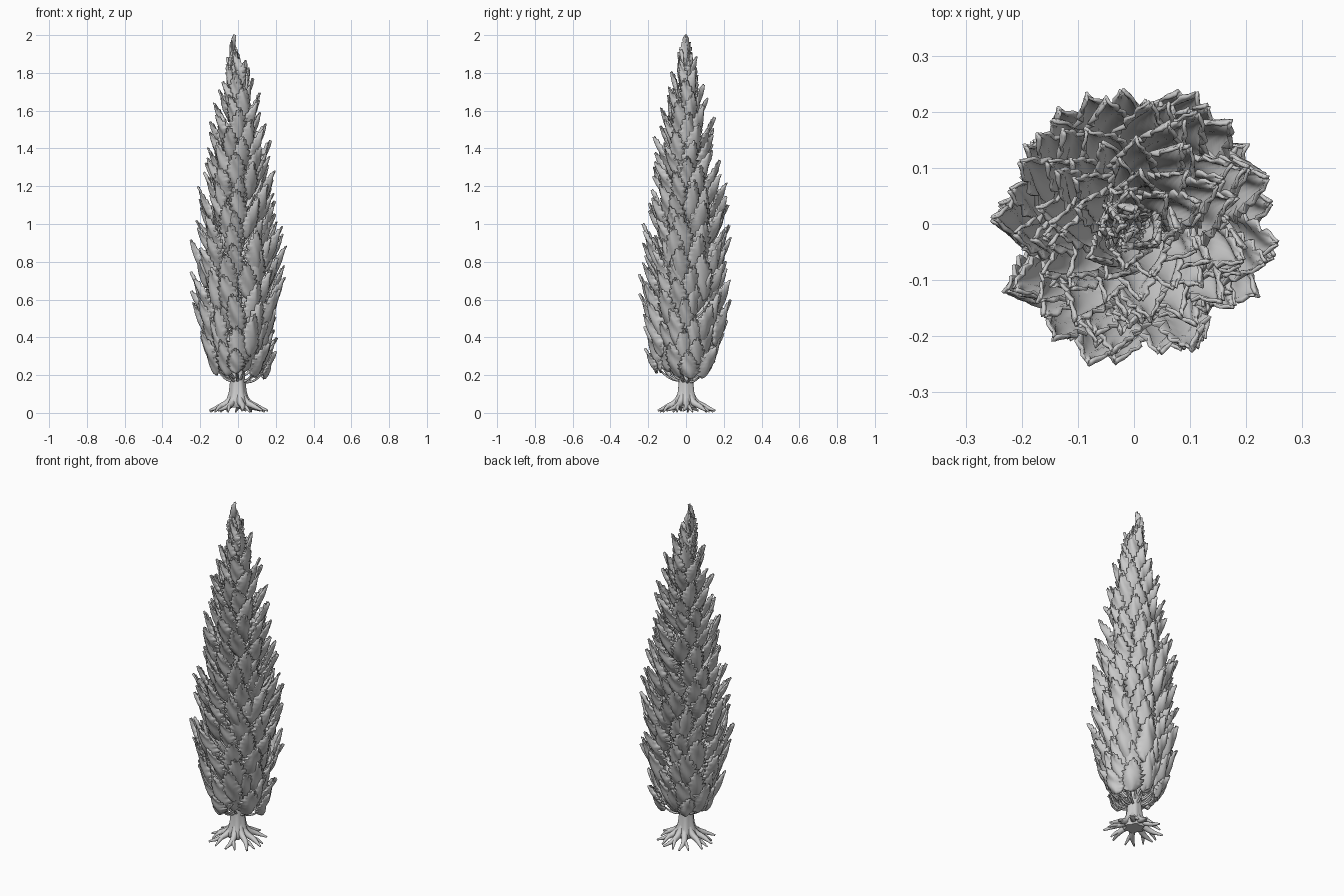
import bpy, bmesh, math, random
from mathutils import Vector

random.seed(11)
if "Cube" in bpy.data.objects:
    bpy.data.objects.remove(bpy.data.objects["Cube"])

grey = bpy.data.materials.new("plain_grey")
grey.use_nodes = True
grey.diffuse_color = (0.6, 0.6, 0.6, 1)
grey.node_tree.nodes["Principled BSDF"].inputs["Base Color"].default_value = (0.6, 0.6, 0.6, 1)

GOLDEN = math.pi * (3 - math.sqrt(5))
CROWN = [(0.3, 0.2), (0.45, 0.225), (0.75, 0.25), (1.0, 0.234), (1.2, 0.21),
         (1.5, 0.158), (1.7, 0.113), (1.87, 0.057), (2.0, 0.01)]


def lookup(table, z):
    """Linear interpolation in a list of (z, value) pairs."""
    for (z0, a), (z1, b) in zip(table, table[1:]):
        if z <= z1:
            return a + (b - a) * max(0, (z - z0) / (z1 - z0))
    return table[-1][1]


def polar(r, ang, z):
    return Vector((r * math.cos(ang), r * math.sin(ang), z))


def finish(obj, angle=50):
    obj.data.materials.append(grey)
    bpy.ops.object.select_all(action='DESELECT')
    obj.select_set(True)
    bpy.context.view_layer.objects.active = obj
    bpy.ops.object.shade_smooth_by_angle(angle=math.radians(angle))


def add_spray(bm, tip, ang, length, width, lean):
    """One cupped, ragged-edged spray, hollow side towards the trunk."""
    rows, cols = 22, 8
    out, side = polar(1, ang, 0), polar(1, ang + math.pi / 2, 0)
    roll = random.uniform(-0.15, 0.15)
    twist = random.uniform(-0.15, 0.15)
    wave = random.uniform(0, 6)
    grid = []
    for i in range(rows + 1):
        t = i / rows
        half = width * math.sin(math.pi * t ** 0.75) ** 0.85 + 0.003
        # bulges outwards low down, then turns up to the tip
        centre = tip + out * (lean * (t ** 0.7 - 1)) + Vector((0, 0, length * (t - 1)))
        centre += side * roll * length * (t - 1)
        row = []
        for j in range(cols + 1):
            s = 2 * j / cols - 1
            rim = abs(s) ** 4
            tooth = (-0.18, 0.06, 0.18)[i % 3] + random.uniform(-0.1, 0.1)
            across = half * s * (1 + rim * tooth)
            curl = half * (twist * s - 0.65 * s * s) + 0.005 * math.sin(wave + 9 * t + 4 * s)
            lift = rim * length * 0.02 * (i % 3)
            row.append(bm.verts.new(centre + side * across + out * curl + Vector((0, 0, lift))))
        grid.append(row)
    for a, b in zip(grid, grid[1:]):
        for j in range(cols):
            bm.faces.new((a[j], a[j + 1], b[j + 1], b[j]))
    return tip - out * lean - Vector((0, 0, length)) - side * roll * length


def make_curve(name, paths):
    """Tapered tubes; each path is a list of (point, radius)."""
    cu = bpy.data.curves.new(name, 'CURVE')
    cu.dimensions = '3D'
    cu.bevel_depth = 1
    cu.bevel_resolution = 2
    cu.resolution_u = 4
    cu.use_fill_caps = True
    for path in paths:
        sp = cu.splines.new('BEZIER')
        sp.bezier_points.add(len(path) - 1)
        for p, (co, rad) in zip(sp.bezier_points, path):
            p.co, p.radius = co, rad
            p.handle_left_type = p.handle_right_type = 'AUTO'
    obj = bpy.data.objects.new(name, cu)
    bpy.context.collection.objects.link(obj)
    bpy.ops.object.select_all(action='DESELECT')
    obj.select_set(True)
    bpy.context.view_layer.objects.active = obj
    bpy.ops.object.convert(target='MESH')
    finish(bpy.context.object)


# Trunk: fluted, flared at the foot, thin at the top
TRUNK = [(0.028, 0.05), (0.05, 0.062), (0.075, 0.054), (0.11, 0.045), (0.18, 0.038),
         (0.24, 0.04), (0.4, 0.03), (0.8, 0.022), (1.3, 0.013), (1.85, 0.004)]
bm = bmesh.new()
rings = []
for z, r in TRUNK:
    flute = 0.16 * math.exp(-z * 9)
    rings.append([bm.verts.new(polar(r * (1 + flute * math.cos(6 * k * math.tau / 36)),
                                     k * math.tau / 36, z) + Vector((-0.01 * z, 0, 0)))
                  for k in range(36)])
for a, b in zip(rings, rings[1:]):
    for k in range(36):
        n = (k + 1) % 36
        bm.faces.new((a[k], a[n], b[n], b[k]))
bm.faces.new(rings[0][::-1])
bm.faces.new(rings[-1])
me = bpy.data.meshes.new("trunk")
bm.to_mesh(me)
bm.free()
trunk = bpy.data.objects.new("trunk", me)
bpy.context.collection.objects.link(trunk)
finish(trunk)

# Forked roots
roots = []
for k in range(9):
    ang = k * math.tau / 9 + random.uniform(-0.12, 0.12)
    reach = random.uniform(0.15, 0.165)
    roots.append([(polar(0.025, ang, 0.11), 0.016), (polar(0.05, ang, 0.06), 0.019),
                  (polar(0.095, ang + 0.05, 0.036), 0.015),
                  (polar(reach, ang - 0.08, 0.012), 0.005)])
    roots.append([(polar(0.08, ang + 0.03, 0.042), 0.012), (polar(0.11, ang + 0.17, 0.03), 0.01),
                  (polar(reach - 0.015, ang + 0.26, 0.005), 0.004)])
make_curve("roots", roots)

# Foliage sprays spiralling up the crown, with a twig to each
bm = bmesh.new()
twigs = []
COUNT = 165
heights = [0.32 + 1.6 * k / 400 for k in range(401)]
weights = [lookup(CROWN, z) + 0.05 for z in heights]
total, running, k = sum(weights), 0, 0
for z, w in zip(heights, weights):
    running += w
    while k < COUNT and running >= total * (k + 0.5) / COUNT:
        ang = k * GOLDEN + random.uniform(-0.18, 0.18)
        radius = lookup(CROWN, z) * random.uniform(0.84, 1.06)
        length = (0.245 - 0.03 * z) * random.uniform(0.85, 1.15)
        length = min(length, z - random.uniform(0.18, 0.22))
        width = (0.056 - 0.011 * z) * random.uniform(0.85, 1.15) * min(1, length / 0.16)
        lean = min(0.1, radius * 0.62, length * 0.5) * random.uniform(0.8, 1.15)
        base = add_spray(bm, polar(radius, ang, z), ang, length, width, lean)
        root_z = max(0.17, base.z - 0.08)
        twigs.append([(Vector((-0.01 * root_z, 0, root_z)), 0.008),
                      (base * 0.5 + Vector((0, 0, root_z * 0.5 - 0.01)), 0.006),
                      (base + Vector((0, 0, 0.03)), 0.003)])
        k += 1
# Leading shoots at the top
for n, (z, r) in enumerate([(2.0, 0.0), (1.96, 0.016), (1.92, 0.027), (1.9, 0.034), (1.88, 0.04)]):
    tip = polar(r, n * GOLDEN, z) + Vector((-0.018, 0, 0))
    add_spray(bm, tip, n * GOLDEN, 0.2, 0.03, 0.015)
bmesh.ops.recalc_face_normals(bm, faces=bm.faces)
me = bpy.data.meshes.new("foliage")
bm.to_mesh(me)
bm.free()
foliage = bpy.data.objects.new("foliage", me)
bpy.context.collection.objects.link(foliage)
finish(foliage)
shell = foliage.modifiers.new("thickness", 'SOLIDIFY')
shell.thickness = 0.006
shell.offset = 0
make_curve("twigs", twigs)
